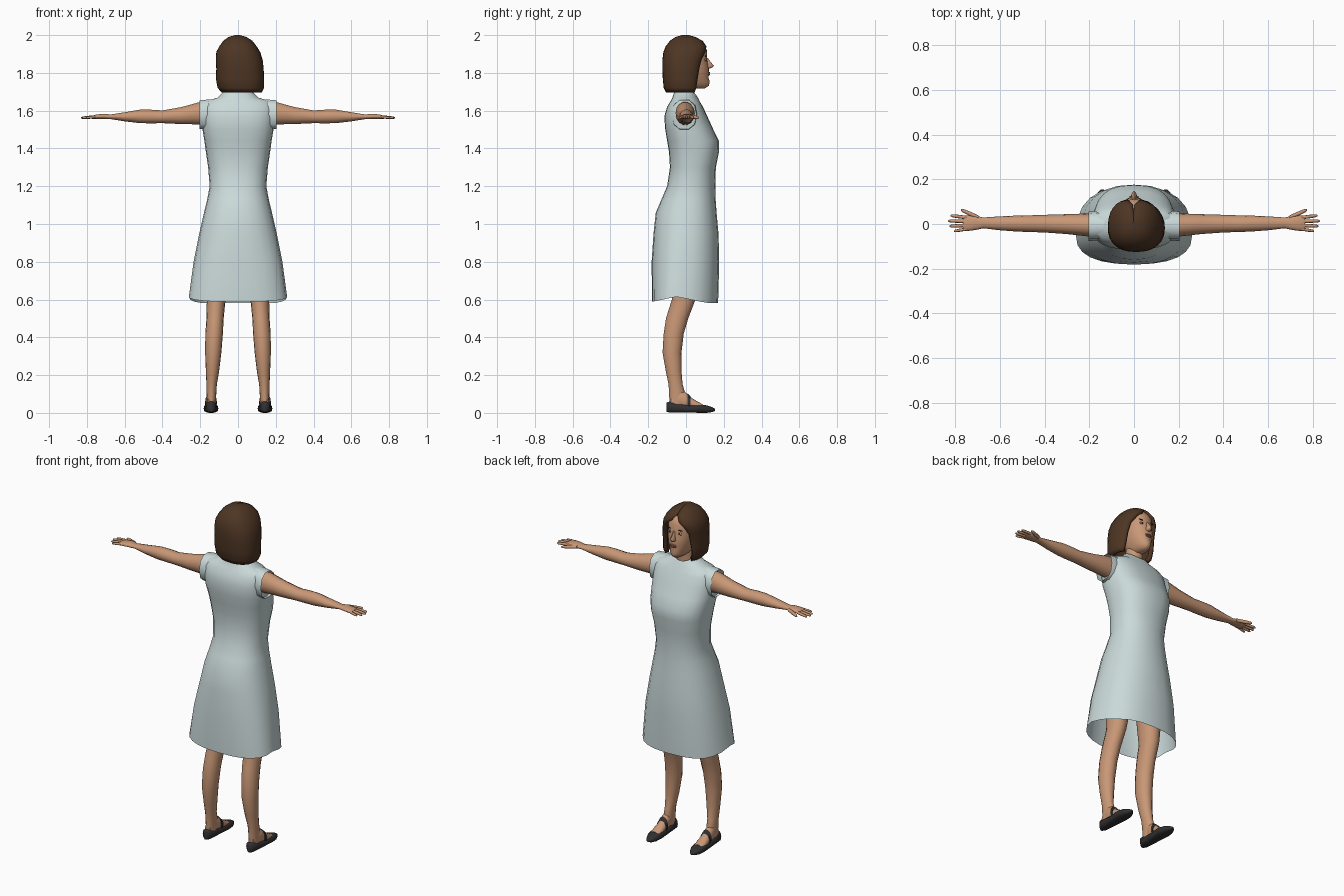
import bpy, bmesh, math
from mathutils import Vector


def material(name, rgb):
    m = bpy.data.materials.new(name)
    m.diffuse_color = (*rgb, 1)
    return m


SKIN = material("skin", (0.58, 0.31, 0.18))
DRESS = material("pale_blue_cloth", (0.60, 0.70, 0.70))
HAIR = material("brown_hair", (0.075, 0.036, 0.017))
SHOE = material("black_leather", (0.03, 0.03, 0.033))
LIPS = material("lips", (0.36, 0.13, 0.09))
EYE = material("eye_grey", (0.42, 0.40, 0.38))


def spow(v, e):
    return math.copysign(abs(v) ** e, v)


def oval(axis, p, u0, u1, v0, v1, n=16, e=1.0, vc=None):
    """Closed cross-section at p along an axis, filling the box u0..u1, v0..v1."""
    uc, vc = (u0 + u1) / 2, (v0 + v1) / 2 if vc is None else vc
    pts = []
    for i in range(n):
        a = 2 * math.pi * i / n
        u = uc + (u1 - u0) / 2 * spow(math.cos(a), e)
        s = spow(math.sin(a), e)
        v = vc + s * ((v1 - vc) if s > 0 else (vc - v0))
        pts.append(Vector({"x": (p, u, v), "y": (u, p, v), "z": (u, v, p)}[axis]))
    return pts


def loft(name, rings, mat, capped=True, closed=True, mirror=False, angle=60):
    bm = bmesh.new()
    rows = [[bm.verts.new(p) for p in r] for r in rings]
    n = len(rows[0])
    for lo, hi in zip(rows, rows[1:]):
        for j in range(n if closed else n - 1):
            k = (j + 1) % n
            bm.faces.new((lo[j], lo[k], hi[k], hi[j]))
    if capped:
        bm.faces.new(rows[0][::-1])
        bm.faces.new(rows[-1])
        bmesh.ops.recalc_face_normals(bm, faces=bm.faces)
    return finish(name, bm, mat, mirror, angle)


def finish(name, bm, mat, mirror=False, angle=60):
    me = bpy.data.meshes.new(name)
    bm.to_mesh(me)
    bm.free()
    me.materials.append(mat)
    for p in me.polygons:
        p.use_smooth = True
    me.set_sharp_from_angle(angle=math.radians(angle))
    ob = bpy.data.objects.new(name, me)
    bpy.context.collection.objects.link(ob)
    if mirror:
        mod = ob.modifiers.new("mirror", "MIRROR")
        mod.use_mirror_merge = False
    return ob


def ball(name, loc, size, mat, mirror=False):
    bm = bmesh.new()
    bmesh.ops.create_uvsphere(bm, u_segments=12, v_segments=8, radius=1)
    for v in bm.verts:
        v.co = Vector([c * s + l for c, s, l in zip(v.co, size, loc)])
    return finish(name, bm, mat, mirror)


# Dress: z, half width, back y, front y, centre y, squareness exponent
body = [(0.615, 0.26, -0.18, 0.17, -0.05, 0.8), (0.8, 0.235, -0.182, 0.176, -0.03, 0.85),
        (0.95, 0.205, -0.172, 0.172, -0.01, 0.9), (1.06, 0.18, -0.16, 0.162, 0, 0.9),
        (1.13, 0.163, -0.13, 0.157, 0.01, 0.9), (1.2, 0.15, -0.10, 0.155, 0.02, 0.9),
        (1.3, 0.158, -0.085, 0.158, 0.03, 0.85), (1.38, 0.17, -0.09, 0.174, 0.03, 0.8),
        (1.44, 0.178, -0.10, 0.174, 0.02, 0.8), (1.5, 0.188, -0.11, 0.145, 0, 0.8),
        (1.57, 0.192, -0.115, 0.113, -0.01, 0.8), (1.62, 0.19, -0.10, 0.09, -0.01, 0.8),
        (1.65, 0.175, -0.082, 0.072, -0.01, 0.85), (1.668, 0.11, -0.072, 0.064, -0.01, 0.9),
        (1.708, 0.068, -0.06, 0.054, 0, 1.0)]
rings = [oval("z", z, -w, w, b, f, 24, e, c) for z, w, b, f, c, e in body]
for p in rings[0]:                       # hem dips at front and back
    p.z -= 0.033 * min(1, abs(p.y + 0.05) / 0.16)
for p in rings[-1]:                      # neckline dips at the front
    p.z -= 0.025 * max(0, p.y / 0.054) ** 2
loft("dress", rings, DRESS, capped=False)

# Cap sleeves
loft("sleeve", [oval("x", x, a, b, c, d, 10, 0.85) for x, a, b, c, d in [
    (0.09, -0.055, 0.045, 1.51, 1.668), (0.16, -0.075, 0.06, 1.495, 1.662),
    (0.203, -0.075, 0.056, 1.50, 1.658)]], DRESS, capped=False, mirror=True)

# Arms with palms
loft("arm", [oval("x", x, a, b, c, d, 14) for x, a, b, c, d in [
    (0.15, -0.055, 0.045, 1.52, 1.65), (0.21, -0.055, 0.047, 1.526, 1.645),
    (0.30, -0.045, 0.044, 1.528, 1.62), (0.40, -0.038, 0.041, 1.533, 1.602),
    (0.46, -0.036, 0.039, 1.532, 1.606), (0.52, -0.034, 0.038, 1.533, 1.606),
    (0.60, -0.028, 0.034, 1.543, 1.592), (0.675, -0.019, 0.029, 1.555, 1.58),
    (0.71, -0.027, 0.037, 1.555, 1.584), (0.75, -0.032, 0.037, 1.556, 1.58),
    (0.765, -0.028, 0.033, 1.56, 1.575)]], SKIN, mirror=True)

# Fingers and thumb: start x, start y, end x, end y, radius
for name, x0, y0, x1, y1, r in [
        ("index_finger", 0.75, 0.029, 0.822, 0.038, 0.008),
        ("middle_finger", 0.75, 0.012, 0.832, 0.014, 0.008),
        ("ring_finger", 0.75, -0.006, 0.826, -0.010, 0.008),
        ("little_finger", 0.75, -0.023, 0.806, -0.032, 0.007),
        ("thumb", 0.695, 0.028, 0.775, 0.064, 0.010)]:
    fr = []
    for t, k in [(0, 1), (0.55, 1), (0.9, 0.8), (1, 0.3)]:
        y, z = y0 + (y1 - y0) * t, 1.568 - 0.006 * t
        fr.append(oval("x", x0 + (x1 - x0) * t, y - r * k, y + r * k, z - r * k, z + r * k, 8))
    loft(name, fr, SKIN, mirror=True)

# Legs, continuing up inside the skirt
loft("leg", [oval("z", z, a, b, c, d, 16) for z, a, b, c, d in [
    (0.03, 0.118, 0.166, -0.085, -0.01), (0.10, 0.115, 0.166, -0.09, -0.003),
    (0.15, 0.112, 0.167, -0.092, -0.018), (0.22, 0.10, 0.17, -0.107, -0.024),
    (0.32, 0.088, 0.174, -0.124, -0.024), (0.42, 0.08, 0.173, -0.118, -0.012),
    (0.50, 0.076, 0.167, -0.106, 0.012), (0.60, 0.066, 0.165, -0.075, 0.05),
    (0.75, 0.045, 0.168, -0.08, 0.075), (0.95, 0.015, 0.165, -0.10, 0.10)]], SKIN, mirror=True)

# Feet, shoes and ankle straps: y, half width, bottom z, top z
CX = 0.143
for name, mat, e, rows in [
        ("foot", SKIN, 1, [(-0.08, 0.018, 0.02, 0.09), (-0.03, 0.026, 0.02, 0.125), (0, 0.027, 0.02, 0.108),
                           (0.03, 0.029, 0.02, 0.08), (0.06, 0.031, 0.02, 0.061), (0.09, 0.028, 0.02, 0.045)]),
        ("shoe", SHOE, 0.75, [(-0.103, 0.012, 0.005, 0.055), (-0.09, 0.026, 0.002, 0.06), (-0.04, 0.031, 0.002, 0.05),
                              (0.02, 0.034, 0.001, 0.042), (0.07, 0.039, 0, 0.047), (0.11, 0.034, 0, 0.04),
                              (0.14, 0.02, 0.004, 0.03), (0.154, 0.007, 0.01, 0.021)]),
        ("shoe_strap", SHOE, 1, [(0.008, 0.031, 0.015, 0.105), (0.024, 0.032, 0.015, 0.09)])]:
    loft(name, [oval("y", y, CX - w, CX + w, a, b, 14, e) for y, w, a, b in rows], mat, mirror=True)

# Neck and head
loft("neck", [oval("z", z, -w, w, a, b, 16) for z, w, a, b in [
    (1.62, 0.062, -0.06, 0.05), (1.69, 0.048, -0.05, 0.045), (1.78, 0.046, -0.045, 0.06)]], SKIN)
loft("head", [oval("z", z, -w, w, a, b, 24, 0.95, 0.02) for z, w, a, b in [
    (1.718, 0.02, 0.0, 0.10), (1.732, 0.038, -0.02, 0.121), (1.752, 0.05, -0.04, 0.126),
    (1.775, 0.061, -0.06, 0.119), (1.80, 0.069, -0.08, 0.123), (1.84, 0.075, -0.09, 0.119),
    (1.87, 0.077, -0.10, 0.112), (1.92, 0.074, -0.10, 0.111), (1.96, 0.055, -0.07, 0.085)]], SKIN)
loft("nose", [oval("z", z, -w, w, 0.09, b, 8) for z, w, b in [
    (1.822, 0.010, 0.122), (1.829, 0.016, 0.14), (1.838, 0.013, 0.148), (1.855, 0.009, 0.133),
    (1.88, 0.007, 0.115)]], SKIN)
ball("upper_lip", (0, 0.121, 1.800), (0.022, 0.007, 0.005), LIPS)
ball("lower_lip", (0, 0.120, 1.791), (0.018, 0.008, 0.005), LIPS)
ball("eye", (0.032, 0.103, 1.869), (0.015, 0.006, 0.007), EYE, True)
ball("iris", (0.032, 0.1065, 1.869), (0.006, 0.004, 0.006), HAIR, True)
ball("eyebrow", (0.033, 0.1035, 1.889), (0.019, 0.004, 0.0025), HAIR, True)

# Hair: open shell wrapping the head; last value is the half angle of the face opening
hair = []
for z, x0, x1, y0, y1, opening in [
        (1.695, -0.085, 0.125, -0.105, 0.075, 52), (1.72, -0.108, 0.138, -0.118, 0.082, 47),
        (1.77, -0.117, 0.138, -0.123, 0.088, 44), (1.82, -0.115, 0.136, -0.125, 0.095, 42),
        (1.87, -0.117, 0.131, -0.125, 0.103, 38), (1.91, -0.115, 0.118, -0.12, 0.113, 28),
        (1.94, -0.10, 0.10, -0.108, 0.111, 13), (1.97, -0.078, 0.076, -0.085, 0.088, 2),
        (1.99, -0.05, 0.045, -0.055, 0.05, 0), (2.0, -0.015, 0.01, -0.02, 0.015, 0)]:
    cx, cy, row = (x0 + x1) / 2, (y0 + y1) / 2, []
    for i in range(25):
        a = math.radians(opening + (360 - 2 * opening) * i / 24)
        row.append(Vector((cx - (x1 - x0) / 2 * spow(math.sin(a), 0.85),
                           cy + (y1 - y0) / 2 * spow(math.cos(a), 0.85), z)))
    hair.append(row)
hair.append([Vector((0, 0, 2.0))] * 25)
shell = loft("hair", hair, HAIR, capped=False, closed=False)
mod = shell.modifiers.new("thickness", "SOLIDIFY")
mod.thickness, mod.offset = 0.022, -1
